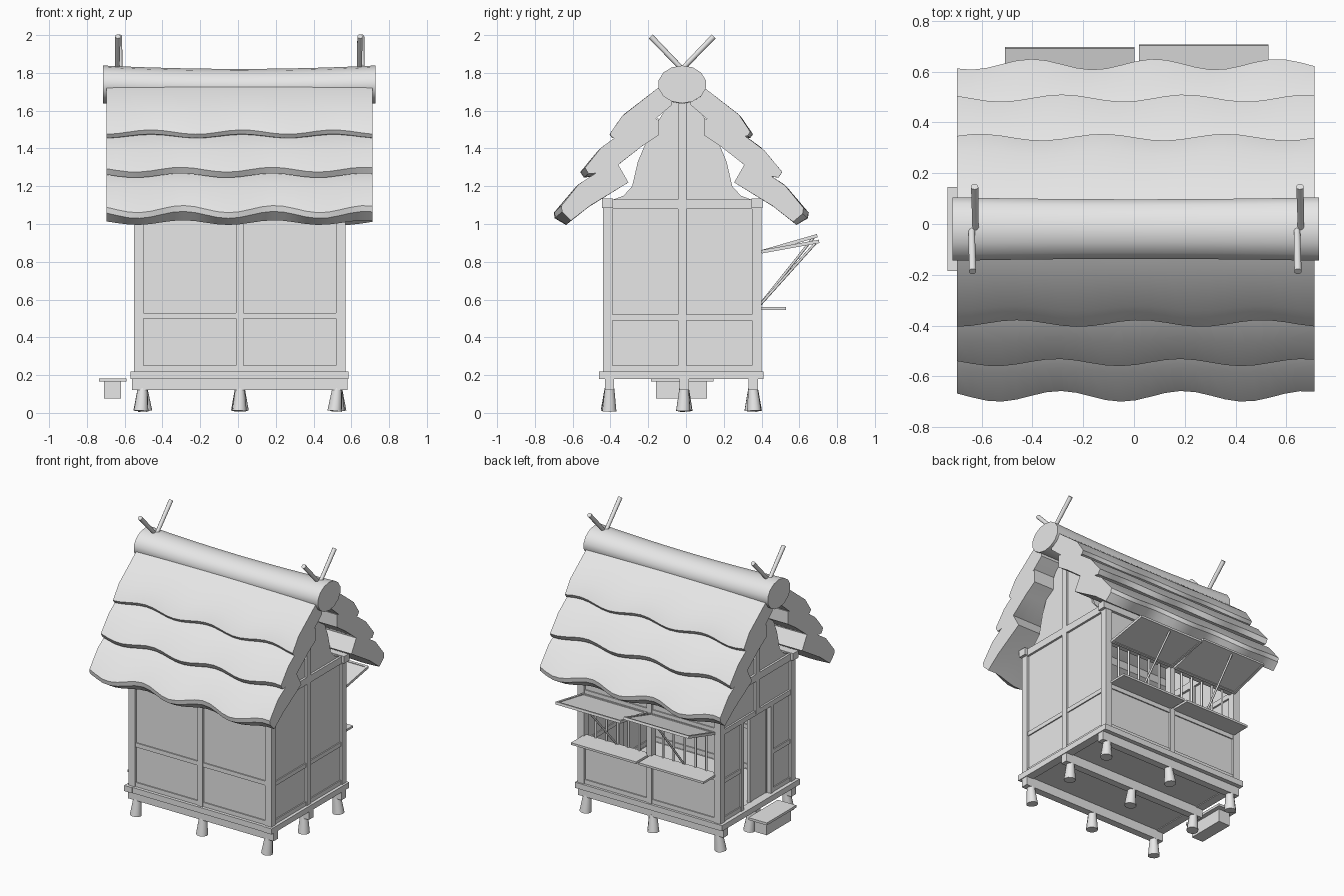
import bpy, bmesh, math, random
from mathutils import Vector, Matrix

random.seed(4)
cube = bpy.data.objects.get("Cube")
if cube:
    bpy.data.objects.remove(cube, do_unlink=True)

mat = bpy.data.materials.new("pale grey")
mat.use_nodes = True
mat.diffuse_color = (0.8, 0.8, 0.8, 1)
mat.node_tree.nodes["Principled BSDF"].inputs["Base Color"].default_value = (0.8, 0.8, 0.8, 1)


def finish(name, bm, smooth=None):
    bmesh.ops.recalc_face_normals(bm, faces=bm.faces)
    mesh = bpy.data.meshes.new(name)
    bm.to_mesh(mesh)
    bm.free()
    mesh.materials.append(mat)
    obj = bpy.data.objects.new(name, mesh)
    bpy.context.collection.objects.link(obj)
    if smooth:
        bpy.ops.object.select_all(action='DESELECT')
        obj.select_set(True)
        bpy.context.view_layer.objects.active = obj
        bpy.ops.object.shade_smooth_by_angle(angle=math.radians(smooth))
    return obj


def box(name, x, y, z):
    """Box from (low, high) pairs."""
    bm = bmesh.new()
    size = [p[1] - p[0] for p in (x, y, z)]
    mid = [(p[0] + p[1]) / 2 for p in (x, y, z)]
    bmesh.ops.create_cube(bm, size=1, matrix=Matrix.Translation(mid) @ Matrix.Diagonal((*size, 1)))
    return finish(name, bm)


def pole(name, a, b, r1, r2=None, sides=10):
    """Tapered pole from a to b."""
    a, b = Vector(a), Vector(b)
    d = b - a
    m = Matrix.Translation((a + b) / 2) @ d.to_track_quat('Z', 'Y').to_matrix().to_4x4()
    bm = bmesh.new()
    bmesh.ops.create_cone(bm, cap_ends=True, segments=sides, radius1=r1,
                          radius2=r2 or r1, depth=d.length, matrix=m)
    return finish(name, bm, 50)


def loft(name, rings, smooth=None):
    """Skin equal rings of points and cap the ends."""
    bm = bmesh.new()
    vs = [[bm.verts.new(p) for p in r] for r in rings]
    n = len(vs[0])
    for r, s in zip(vs, vs[1:]):
        for i in range(n):
            j = (i + 1) % n
            bm.faces.new((r[i], r[j], s[j], s[i]))
    bm.faces.new(vs[0])
    bm.faces.new(vs[-1])
    return finish(name, bm, smooth)


def around(c, w):
    return (c - w / 2, c + w / 2)


MID = -0.02
X0, X1, Y0, Y1 = -0.525, 0.545, -0.415, 0.375     # corner post centres
XM = (X0 + X1) / 2
POST = 0.05

# Stilts and floor
for y in (Y0 + 0.01, MID + 0.01, Y1 - 0.02):
    box("floor_beam", (-0.56, 0.58), around(y, 0.05), (0.12, 0.185))
    for x in (X0 + 0.02, XM, X1 - 0.02):
        dx, dy = random.uniform(-0.015, 0.015), random.uniform(-0.01, 0.01)
        pole("stilt", (x + dx, y + dy, 0.01), (x, y, 0.13), 0.039, 0.026)
box("floor", (X0, X1), (Y0, Y1), (0.185, 0.215))
for y in (Y0 - 0.01, Y1 + 0.005):
    box("long_sill", (-0.57, 0.585), around(y, 0.06), (0.18, 0.22))
for x in (X0 - 0.015, X1 + 0.01):
    box("end_sill", around(x, 0.06), (-0.46, 0.41), (0.18, 0.22))

# Corner posts, mid posts and top plates
for y in (Y0, Y1):
    for x in (X0, XM, X1):
        box("post", around(x, POST if x != XM else 0.04), around(y, POST), (0.21, 1.1))
    box("long_top_plate", (-0.57, 0.59), around(y, 0.058), (1.085, 1.135))
for x in (X0, X1):
    box("end_top_plate", around(x, POST), (Y0, Y1), (1.08, 1.13))
    bottom = 0.21 if x == X1 else 0.85
    box("gable_post", around(x, POST), around(MID, 0.045), (bottom, 1.68))

# Front wall
box("front_wall", (X0, X1), around(Y0, 0.02), (0.21, 1.1))
for z in (0.235, 0.515):
    box("front_rail", (X0, X1), around(Y0, 0.036), around(z, 0.03))

# End walls with gables, one open for the door
gable = [(0.39, 1.12), (0.31, 1.15), (0.265, 1.2), (0.235, 1.33),
         (0.18, 1.46), (0.1, 1.59), (0.05, 1.67)]


def end_wall(name, x, low):
    side = [(0.39, low)] + gable
    ring = [(MID + d, z) for d, z in side] + [(MID - d, z) for d, z in reversed(side)]
    loft(name, [[(x + e, y, z) for y, z in ring] for e in (-0.01, 0.01)])


end_wall("left_end_wall", X1, 0.21)
end_wall("right_end_wall", X0, 0.85)
for z in (0.235, 0.505):
    box("end_rail", around(X1, 0.036), (Y0, Y1), around(z, 0.03))
door = (MID - 0.165, MID + 0.165)
box("door_lintel", around(X0, 0.045), (Y0, Y1), around(0.855, 0.035))
for a, b in ((Y0, door[0]), (door[1], Y1)):
    box("door_side_wall", around(X0, 0.02), (a, b), (0.21, 0.86))
    for z in (0.235, 0.505):
        box("door_side_rail", around(X0, 0.036), (a, b), around(z, 0.03))
for y in door:
    box("door_jamb", around(X0, 0.045), around(y, 0.03), (0.21, 0.86))
slide = (MID - 0.15, MID + 0.03)
box("sliding_door", around(X0 + 0.02, 0.012), slide, (0.215, 0.85))
for y in slide:
    box("sliding_door_stile", around(X0 + 0.02, 0.022), around(y, 0.02), (0.215, 0.85))

# Door step
box("step_block", (-0.71, -0.62), (-0.16, 0.11), (0.075, 0.17))
box("step_board", (-0.735, -0.59), (-0.185, 0.145), (0.165, 0.182))

# Back wall with two barred windows
box("back_lower_wall", (X0, X1), around(Y1, 0.02), (0.21, 0.55))
box("back_upper_wall", (X0, X1), around(Y1, 0.02), (0.87, 1.1))
for z in (0.235, 0.53, 0.87):
    box("back_rail", (X0, X1), around(Y1, 0.036), around(z, 0.03))


def awning(x, tip_y, tip_z):
    """Framed flap, hinged at the wall and propped open."""
    base = Vector((x, 0.4, 0.853))
    d = Vector((0, tip_y - 0.4, tip_z - base.z))
    m = Matrix.Translation(base) @ Matrix.Rotation(math.atan2(d.z, d.y), 4, 'X')
    w, run = 0.51, d.length
    parts = [box("awning_panel", around(0, w), (0, run), around(0, 0.008))]
    for e in (0.008, run - 0.008):
        parts.append(box("awning_edge", around(0, w), around(e, 0.016), around(0, 0.018)))
    for s in (-1, 1):
        parts.append(box("awning_side", around(s * (w / 2 - 0.008), 0.016), (0, run), around(0, 0.018)))
    for p in parts:
        p.matrix_world = m
    pole("awning_prop", (x, 0.39, 0.57), (x, tip_y - 0.02, tip_z - 0.01), 0.007, sides=8)


for x, ty, tz in ((-0.253, 0.695, 0.938), (0.275, 0.705, 0.908)):
    awning(x, ty, tz)
    box("window_shelf", around(x, 0.51), (0.37, 0.53), (0.545, 0.56))
    for i in range(5):
        bx = x + (i - 2) * 0.085
        pole("window_bar", (bx, Y1, 0.54), (bx, Y1, 0.87), 0.008, sides=8)

# Thatch layers: half profile, front crest x, back crest x, wave depth
layers = {
    "lower_thatch": ([(0.34, 1.325), (0.45, 1.27), (0.56, 1.195), (0.675, 1.06), (0.67, 1.03),
                      (0.61, 0.995), (0.49, 1.09), (0.28, 1.22)], -0.05, 0.08, 0.021),
    "middle_thatch": ([(0.12, 1.56), (0.275, 1.512), (0.44, 1.39), (0.535, 1.275), (0.515, 1.245),
                       (0.395, 1.265), (0.21, 1.41), (0.12, 1.47)], -0.06, 0.2, 0.014),
    "upper_thatch": ([(0.05, 1.76), (0.13, 1.715), (0.315, 1.57), (0.38, 1.475), (0.365, 1.455),
                      (0.275, 1.45), (0.155, 1.54), (0.05, 1.63)], -0.22, 0.36, 0.013),
}
STEPS = 24
for name, (prof, front, back, depth) in layers.items():
    top = prof[0][0]
    reach = max(d for d, z in prof) - top
    for side, crest in ((-1, front), (1, back)):
        rings = []
        for i in range(STEPS + 1):
            x = -0.697 + 1.408 * i / STEPS
            wave = depth * (math.cos(13 * (x - crest)) - 1)
            ring = []
            for d, z in prof:
                k = ((d - top) / reach) if d > top else 0
                ring.append((x, -0.025 + side * (d + wave * k * k), z - wave * k * k * 0.9))
            rings.append(ring)
        loft(name, rings, 35)

# Ridge roll, sagging a little in the middle
rings = []
for i in range(9):
    t = i / 4 - 1
    swell = 0.94 + 0.06 * t * t
    rings.append([(0.007 + 0.722 * t, MID + 0.128 * swell * math.cos(a),
                   1.727 + 0.012 * t * t + 0.1 * swell * math.sin(a))
                  for a in (math.tau * (k + 0.5) / 14 for k in range(14))])
loft("ridge_roll", rings, 40)

# Crossed ridge poles
for x in (-0.632, 0.65):
    for s in (-1, 1):
        pole("ridge_pole", (x + s * 0.012, MID - s * 0.17, 1.645),
             (x + s * 0.004, MID + s * 0.167, 1.993), 0.011, 0.015)
